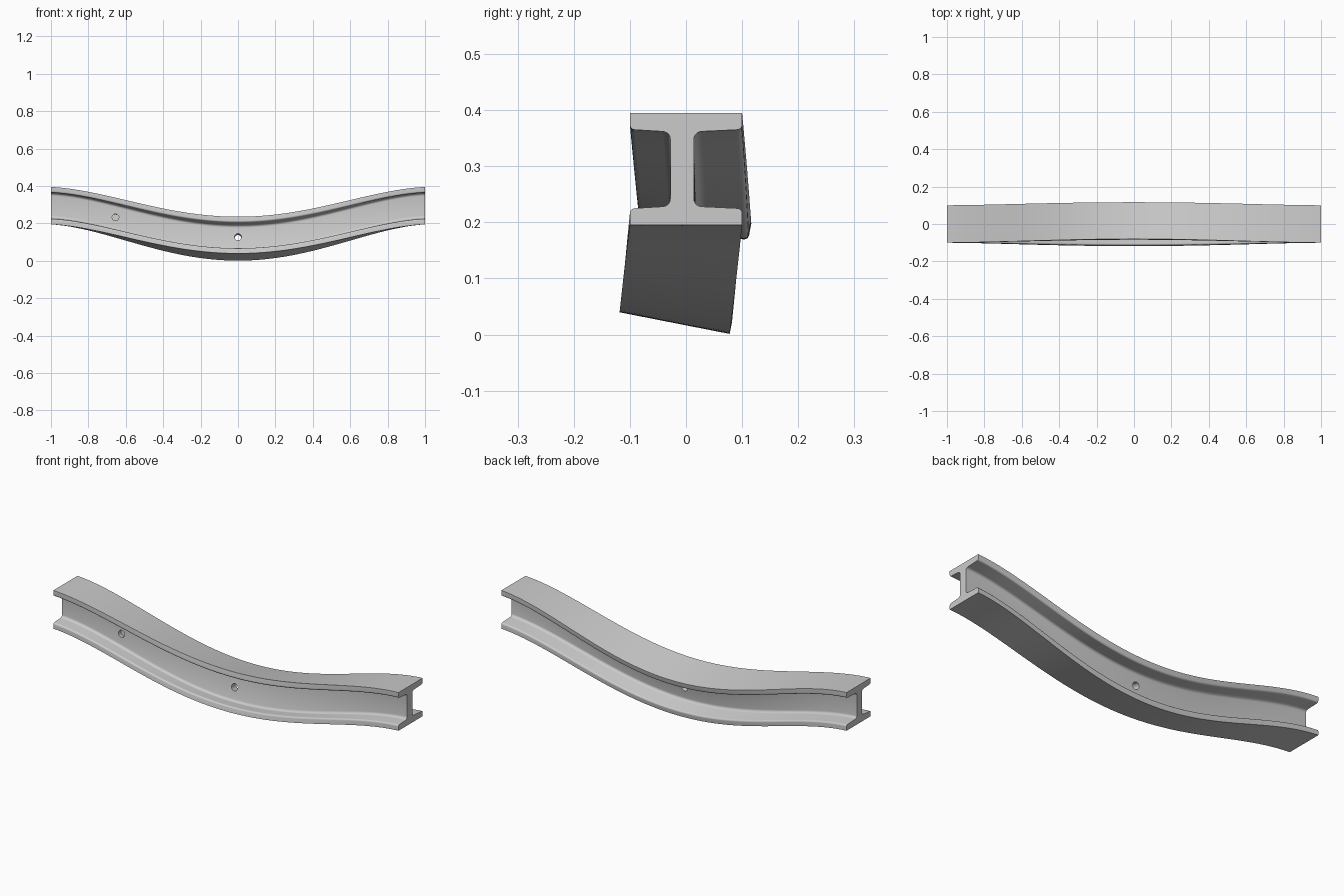
import bpy, bmesh
from math import sin, cos, pi, radians

if "Cube" in bpy.data.objects:
    bpy.data.objects.remove(bpy.data.objects["Cube"])

TWIST = radians(-11.1)
STATIONS = 64

def bend(x):
    """0 at mid span, 1 at the ends"""
    return 1.85 * x ** 2 - 0.85 * x ** 4

def place(x, y, z):
    """Map a section point onto the sagging, twisted beam"""
    f = bend(x)
    a = TWIST * (1 - f)
    return (x, -0.001 * (1 - f) + y * cos(a) - z * sin(a),
            0.1185 + 0.1765 * f + y * sin(a) + z * cos(a))

def arc(cy, cz, r, a0, a1, n=5):
    return [(cy + r * cos(radians(a0 + (a1 - a0) * i / n)),
             cz + r * sin(radians(a0 + (a1 - a0) * i / n))) for i in range(n + 1)]

# I-section: upper right quarter, then mirrored
W0, W1 = -0.028, 0.014          # web faces
def quarter(web):
    tip, toe, fil = 0.1, 0.009, 0.014
    return ([(tip, 0.1)] + arc(tip - toe, 0.07 + toe, toe, 0, -90)
            + arc(web + fil, 0.067 - fil, fil, 90, 180))

right = quarter(W1)
left = [(-y, z) for y, z in quarter(-W0)]
section = (right + [(y, -z) for y, z in reversed(right)]
           + [(y, -z) for y, z in left] + left[::-1])

# Beam lofted through the stations
bm = bmesh.new()
rings = []
for i in range(STATIONS + 1):
    x = -1 + 2 * i / STATIONS
    rings.append([bm.verts.new(place(x, y, z)) for y, z in section])
n = len(section)
for a, b in zip(rings, rings[1:]):
    for j in range(n):
        k = (j + 1) % n
        bm.faces.new((a[j], a[k], b[k], b[j]))
bm.faces.new(rings[0])
bm.faces.new(rings[-1])
bmesh.ops.recalc_face_normals(bm, faces=bm.faces)
mesh = bpy.data.meshes.new("beam")
bm.to_mesh(mesh)
bm.free()
beam = bpy.data.objects.new("beam", mesh)
bpy.context.collection.objects.link(beam)

# Bolt holes: one through, one blind
for name, x, z, y, depth in (("through_hole", 0, 0.004, -0.007, 0.1),
                             ("blind_hole", -0.655, 0, W0, 0.04)):
    bpy.ops.mesh.primitive_cylinder_add(
        vertices=24, radius=0.018, depth=depth, location=place(x, y, z),
        rotation=(pi / 2 + TWIST * (1 - bend(x)), 0, 0))
    cutter = bpy.context.object
    cutter.name = name + "_cutter"
    cutter.hide_render = True
    cutter.hide_set(True)
    mod = beam.modifiers.new(name, 'BOOLEAN')
    mod.operation = 'DIFFERENCE'
    mod.solver = 'EXACT'
    mod.object = cutter

bpy.context.view_layer.objects.active = beam
bpy.ops.object.select_all(action='DESELECT')
beam.select_set(True)
bpy.ops.object.shade_smooth_by_angle(angle=radians(35))
